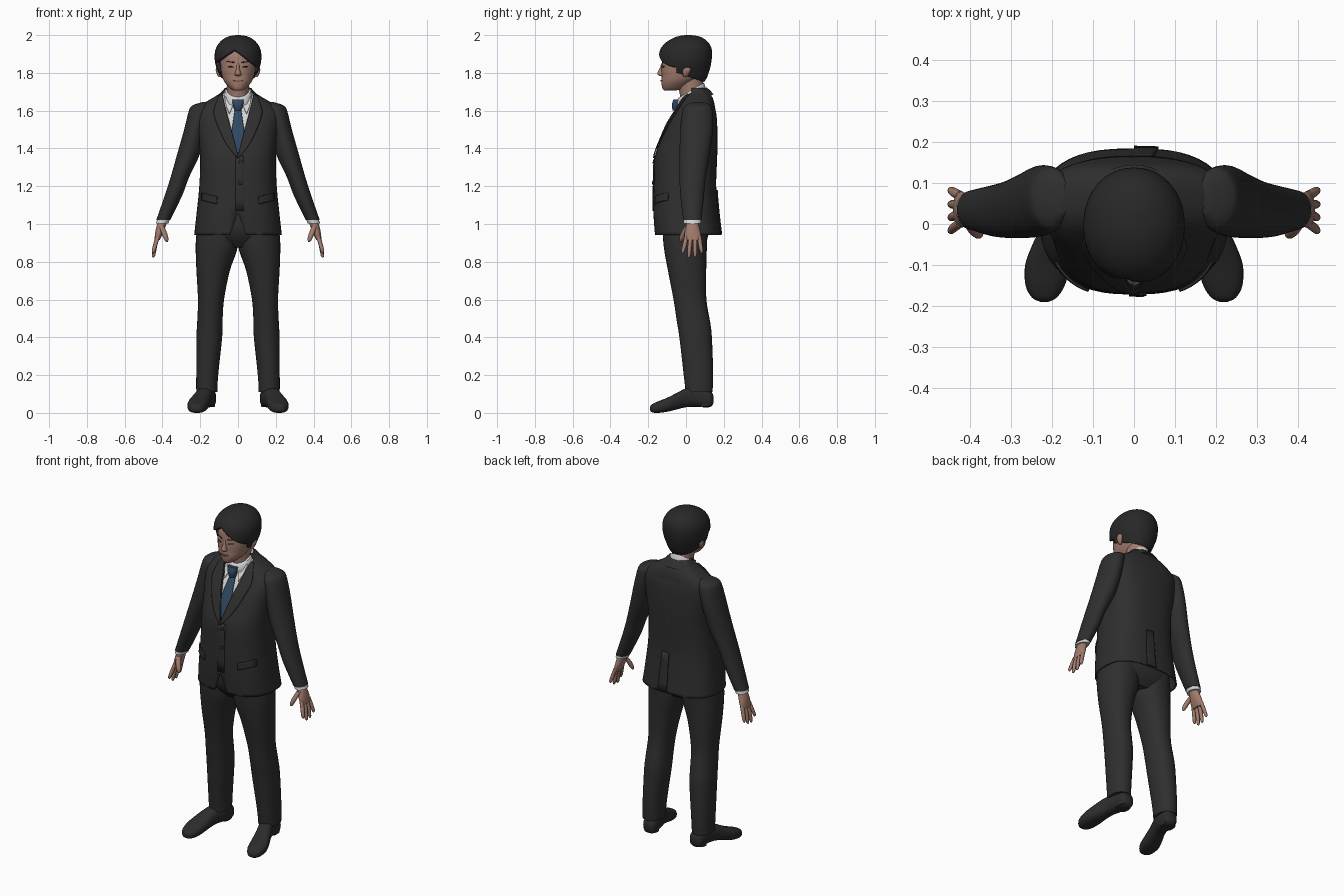
import bpy, bmesh, math
from mathutils import Vector
from mathutils.bvhtree import BVHTree


def material(name, rgb):
    m = bpy.data.materials.new(name)
    m.diffuse_color = (*rgb, 1)
    return m


SUIT = material("charcoal suit", (.028, .028, .028))
HAIR = material("black hair", (.021, .021, .022))
SHOE = material("black leather", (.026, .025, .025))
SKIN = material("skin", (.36, .20, .155))
SHIRT = material("white shirt", (.66, .66, .66))
TIE = material("blue tie", (.030, .065, .12))
LIP = material("lips", (.25, .10, .085))


def finish(name, bm, mat, angle=50):
    bmesh.ops.recalc_face_normals(bm, faces=bm.faces)
    me = bpy.data.meshes.new(name)
    bm.to_mesh(me)
    bm.free()
    ob = bpy.data.objects.new(name, me)
    bpy.context.collection.objects.link(ob)
    me.materials.append(mat)
    bpy.context.view_layer.objects.active = ob
    ob.select_set(True)
    bpy.ops.object.shade_smooth_by_angle(angle=math.radians(angle))
    ob.select_set(False)
    return ob


def smooth(rows, k):
    """Catmull-Rom interpolation between section rows."""
    out = []
    for i in range(len(rows) - 1):
        a, b, c, d = (rows[max(0, min(len(rows) - 1, i + j))] for j in (-1, 0, 1, 2))
        for s in range(k):
            t = s / k
            out.append([q + .5 * t * (r - p + t * (2*p - 5*q + 4*r - w + t * (3*(q - r) + w - p)))
                        for p, q, r, w in zip(a, b, c, d)])
    return out + [list(rows[-1])]


def loft(name, rows, mat, n=32, p=2.0, k=4, tilt=0, along_y=False, mid=.5):
    """Rows: (level, centre x, half width, low side, high side) of a super-ellipse."""
    bm = bmesh.new()
    rings = []
    for lev, cx, hw, lo, hi in smooth(rows, k):
        m, ring = lo + (hi - lo) * mid, []
        for i in range(n):
            c, s = math.cos(2*math.pi*i/n), math.sin(2*math.pi*i/n)
            u = cx + hw * math.copysign(abs(c) ** (2/p), c)
            v = m + ((hi - m) if s > 0 else (m - lo)) * math.copysign(abs(s) ** (2/p), s)
            ring.append(bm.verts.new((u, lev, v) if along_y else (u, v, lev + tilt * v)))
        rings.append(ring)
    for a, b in zip(rings, rings[1:]):
        for i in range(n):
            bm.faces.new((a[i], a[(i+1) % n], b[(i+1) % n], b[i]))
    bm.faces.new(rings[0])
    bm.faces.new(rings[-1])
    return finish(name, bm, mat)


def tree(ob):
    bm = bmesh.new()
    bm.from_mesh(ob.data)
    t = BVHTree.FromBMesh(bm)
    bm.free()
    return t


def carve(ob, planes):
    """Remove the faces lying on the positive side of every plane."""
    bm = bmesh.new()
    bm.from_mesh(ob.data)
    planes = [(Vector(c), Vector(n)) for c, n in planes]
    for c, n in planes:
        bmesh.ops.bisect_plane(bm, geom=bm.verts[:] + bm.edges[:] + bm.faces[:],
                               plane_co=c, plane_no=n)
    gone = [f for f in bm.faces
            if all((f.calc_center_median() - c).dot(n) > 0 for c, n in planes)]
    bmesh.ops.delete(bm, geom=gone, context='FACES')
    bm.to_mesh(ob.data)
    bm.free()


def thicken(ob, t, offset=-1):
    m = ob.modifiers.new("thickness", 'SOLIDIFY')
    m.thickness, m.offset = t, offset


def plate(name, target, left, right, mat, lift=.004, side=-1, cols=6, k=4):
    """Thin patch laid on a surface between two (x, z) edge lines."""
    bm = bmesh.new()
    grid = []
    for (ax, az), (bx, bz) in zip(smooth(left, k), smooth(right, k)):
        row = []
        for j in range(cols + 1):
            x, z = ax + (bx - ax) * j / cols, az + (bz - az) * j / cols
            hit = target.ray_cast(Vector((x, side * 2, z)), Vector((0, -side, 0)))[0]
            if hit is None:
                hit = target.find_nearest(Vector((x, side * .1, z)))[0]
            row.append(bm.verts.new(hit + Vector((0, side * lift, 0))))
        grid.append(row)
    for a, b in zip(grid, grid[1:]):
        for j in range(cols):
            bm.faces.new((a[j], a[j+1], b[j+1], b[j]))
    ob = finish(name, bm, mat)
    thicken(ob, .006, 0)
    return ob


def mirror(pts, s):
    return [(s * x, z) for x, z in pts]


# Jacket body with lapel opening and cutaway hem; shirt is the same form inset
body = [(.94, 0, .232, -.165, .185), (1.05, 0, .22, -.172, .172), (1.2, 0, .205, -.171, .16),
        (1.35, 0, .2, -.166, .165), (1.45, 0, .208, -.132, .167), (1.53, 0, .218, -.097, .165),
        (1.58, 0, .222, -.068, .161), (1.61, 0, .214, -.048, .155), (1.64, 0, .18, -.032, .15),
        (1.67, 0, .13, -.018, .14), (1.695, 0, .092, -.005, .122), (1.72, 0, .07, .01, .10)]
jacket = loft("jacket_body", body, SUIT, n=48, p=2.6, mid=.55)
jacket_bvh = tree(jacket)
carve(jacket, [((0, 0, 1.365), (-1, 0, .2615)), ((0, 0, 1.365), (1, 0, .2615)), ((0, .03, 0), (0, -1, 0))])
carve(jacket, [((0, 0, 1.06), (-1, 0, -.357)), ((0, 0, 1.06), (1, 0, -.357)), ((0, 0, 0), (0, -1, 0))])
carve(jacket, [((0, 0, .942), (0, 0, -1))])
thicken(jacket, .008)
shirt = loft("shirt", [(z, 0, w - .012, a + .012, b - .012) for z, _, w, a, b in body[3:]],
             SHIRT, n=48, p=2.6, mid=.55)
shirt_bvh = tree(shirt)
loft("shirt_collar", [(1.655, 0, .078, -.05, .105), (1.675, 0, .074, -.05, .10),
                      (1.692, 0, .068, -.042, .094)], SHIRT, tilt=.6)
back_collar = loft("jacket_collar", [(1.60, 0, .115, -.05, .145), (1.635, 0, .10, -.04, .125),
                                     (1.658, 0, .084, -.03, .108)], SUIT, tilt=.6)
carve(back_collar, [((0, .035, 0), (0, -1, 0))])

# Tie
loft("tie_knot", [(1.60, 0, .017, -.07, -.03), (1.63, 0, .027, -.075, -.03),
                  (1.66, 0, .03, -.066, -.03)], TIE, n=16, p=2.6)
blade = [(.016, 1.61), (.025, 1.55), (.036, 1.47), (.034, 1.42), (.03, 1.35)]
plate("tie_blade", shirt_bvh, mirror(blade, -1), blade, TIE, lift=.007)

for s in (-1, 1):
    side = "left" if s > 0 else "right"
    # Lapel, collar point and pocket flap
    plate(side + "_lapel", jacket_bvh,
          mirror([(.084, 1.688), (.062, 1.60), (.045, 1.535), (.02, 1.44), (0, 1.362)], s),
          mirror([(.10, 1.68), (.128, 1.60), (.112, 1.53), (.066, 1.43), (.004, 1.35)], s),
          SUIT, lift=.006)
    plate(side + "_collar_point", shirt_bvh,
          mirror([(.022, 1.65), (.03, 1.62), (.044, 1.585)], s),
          mirror([(.07, 1.675), (.064, 1.63), (.046, 1.583)], s), SHIRT, lift=.01)
    plate(side + "_pocket_flap", jacket_bvh, mirror([(.11, 1.145), (.112, 1.105)], s),
          mirror([(.19, 1.165), (.192, 1.125)], s), SUIT, lift=.005)

    # Sleeve and shirt cuff
    loft(side + "_sleeve", [(z, s * x, r, a, b) for z, x, r, a, b in (
        (1.645, .17, .02, .03, .10), (1.628, .195, .045, .0, .128), (1.60, .205, .055, -.018, .14),
        (1.5, .229, .056, -.03, .143), (1.37, .262, .06, -.034, .125), (1.25, .307, .049, -.034, .105),
        (1.15, .342, .046, -.03, .095), (1.02, .396, .037, -.014, .082))], SUIT)
    loft(side + "_cuff", [(1.035, s * .39, .034, -.012, .08), (1.003, s * .402, .033, -.012, .08)],
         SHIRT, n=24, k=1)

    # Hand with four fingers and a thumb
    loft(side + "_palm", [(z, s * x, r, a, b) for z, x, r, a, b in (
        (1.02, .397, .024, .005, .065), (.985, .408, .024, -.002, .07),
        (.95, .418, .021, -.008, .078), (.915, .428, .014, -.006, .08))], SKIN, n=20)
    for i, (y0, y1, tip) in enumerate(((.002, -.016, .845), (.025, .016, .822),
                                       (.048, .048, .825), (.07, .082, .845))):
        loft(f"{side}_finger_{i+1}", [
            (z, s * x, r, y - r, y + r) for z, x, y, r in (
                (.935, .424, y0, .011), (.89, .438, (y0 + y1) / 2, .0115),
                (tip + .012, .447, y1, .009), (tip, .449, y1, .003))], SKIN, n=10, k=3)
    loft(side + "_thumb", [(z, s * x, r, y - r, y + r) for z, x, y, r in (
        (.99, .405, .008, .014), (.95, .39, -.014, .015), (.92, .38, -.024, .012),
        (.905, .376, -.027, .004))], SKIN, n=10)

    # Trouser leg
    loft(side + "_trouser_leg", [(z, s * x, r, a, b) for z, x, r, a, b in (
        (1.0, .106, .106, -.125, .115), (.93, .111, .111, -.122, .113), (.86, .115, .109, -.115, .11),
        (.75, .132, .088, -.095, .107), (.6, .143, .069, -.066, .108), (.48, .149, .067, -.048, .128),
        (.4, .152, .068, -.035, .137), (.2, .163, .058, -.012, .144), (.11, .165, .056, -.002, .14))],
        SUIT, p=2.2)

    # Shoe upper and heel
    loft(side + "_shoe", [(y, s * x, w, a, b) for y, x, w, a, b in (
        (.145, .155, .022, .05, .09), (.125, .157, .041, .03, .12), (.05, .165, .045, .032, .135),
        (0, .18, .045, .03, .13), (-.05, .198, .05, .018, .105), (-.10, .211, .055, .006, .08),
        (-.15, .217, .048, .0, .06), (-.18, .219, .03, .003, .045), (-.19, .219, .01, .014, .032))],
        SHOE, n=24, p=2.6, along_y=True)
    loft(side + "_heel", [(.022, s * .16, .037, .065, .138), (.06, s * .16, .041, .055, .143)],
         SHOE, n=24, p=2.6, k=1, tilt=.12)

# Trouser seat, jacket buttons, front edge and back vent
loft("trouser_seat", [(1.12, 0, .18, -.12, .11), (1.0, 0, .205, -.135, .125),
                      (.93, 0, .2, -.115, .115), (.875, 0, .10, -.07, .08)], SUIT, p=2.6)
for z in (1.33, 1.22):
    plate("jacket_button", jacket_bvh, [(.006, z - .01), (.003, z), (.006, z + .01)],
          [(.02, z - .01), (.023, z), (.02, z + .01)], SHOE, lift=.005)
plate("front_edge", jacket_bvh, [(-.012, 1.36), (-.012, 1.07)], [(.03, 1.36), (.03, 1.07)], SUIT, lift=.002)
plate("back_vent", jacket_bvh, [(0, 1.18), (0, .945)], [(.045, 1.18), (.06, .945)], SUIT, lift=.004, side=1)

# Head and neck
loft("neck", [(1.60, 0, .062, -.03, .095), (1.68, 0, .058, -.032, .092), (1.74, 0, .058, -.045, .09),
              (1.80, 0, .06, -.06, .09)], SKIN)
head = loft("head", [(1.706, 0, .022, -.115, -.06), (1.718, 0, .042, -.125, -.01), (1.75, 0, .07, -.13, .04),
                     (1.78, 0, .084, -.129, .075), (1.82, 0, .092, -.13, .09), (1.86, 0, .094, -.127, .10),
                     (1.90, 0, .092, -.12, .10), (1.95, 0, .07, -.085, .085)], SKIN, p=2.2)
head_bvh = tree(head)
loft("nose", [(1.784, 0, .012, -.138, -.11), (1.79, 0, .018, -.148, -.11), (1.80, 0, .015, -.151, -.11),
              (1.825, 0, .009, -.139, -.11), (1.85, 0, .008, -.131, -.11)], SKIN, n=16)
plate("mouth", head_bvh, [(-.026, 1.762), (-.017, 1.754)], [(.026, 1.762), (.017, 1.754)],
      LIP, lift=.001, k=2)
for s in (-1, 1):
    plate("eye", head_bvh, mirror([(.022, 1.834), (.024, 1.828)], s),
          mirror([(.052, 1.837), (.05, 1.83)], s), HAIR, lift=-.0015, k=2)
    plate("eyebrow", head_bvh, mirror([(.018, 1.858), (.018, 1.851)], s),
          mirror([(.06, 1.863), (.06, 1.859)], s), HAIR, lift=-.001, k=2)
    loft("ear", [(1.778, s * .095, .006, -.012, .004), (1.79, s * .10, .011, -.016, .014),
                 (1.815, s * .105, .013, -.018, .026), (1.835, s * .104, .008, -.008, .022)], SKIN, n=14)

# Hair cap with parted fringe and a sloping lower edge
hair = loft("hair", [(1.74, 0, .062, -.04, .088), (1.77, 0, .086, -.09, .108), (1.80, 0, .103, -.132, .12),
                     (1.84, 0, .118, -.143, .131), (1.88, 0, .124, -.145, .137), (1.92, 0, .12, -.138, .137),
                     (1.95, 0, .106, -.118, .126), (1.975, 0, .083, -.086, .104),
                     (1.993, 0, .05, -.045, .07), (2.0, 0, .012, -.005, .03)], HAIR, n=40, p=2.1)
carve(hair, [((0, -.14, 1.83), (0, -.33, -1))])
carve(hair, [((-.02, 0, 1.925), (-.76, 0, -1)), ((-.02, 0, 1.925), (.7, 0, -1)), ((0, -.05, 0), (0, -1, 0))])
thicken(hair, .022)
